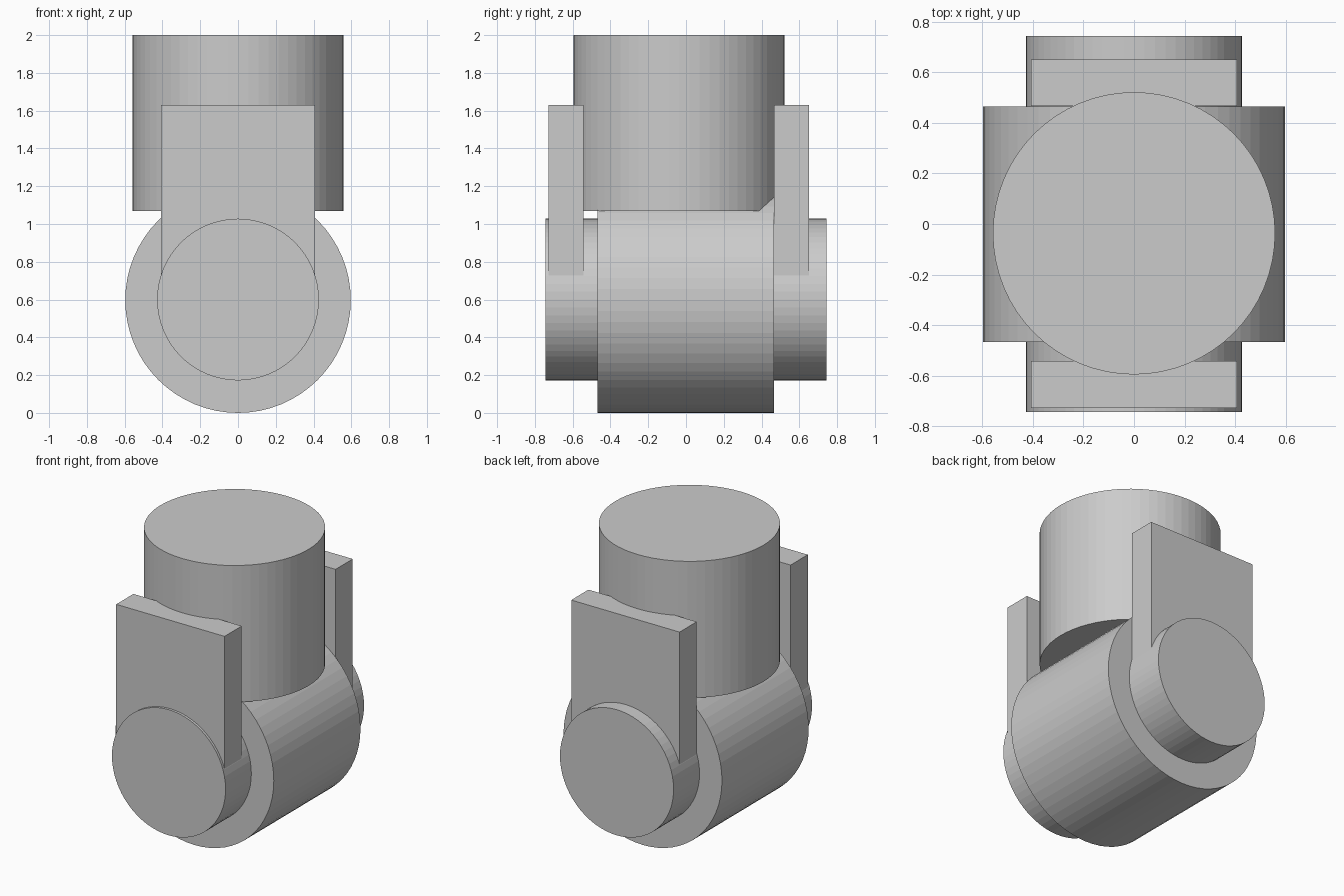
import bpy
from math import pi

if "Cube" in bpy.data.objects:
    bpy.data.objects.remove(bpy.data.objects["Cube"])

SIDES = 64


def cylinder(name, radius, length, location, along_y=False):
    bpy.ops.mesh.primitive_cylinder_add(
        vertices=SIDES, radius=radius, depth=length, location=location,
        rotation=(pi / 2 if along_y else 0, 0, 0))
    bpy.context.object.name = name


def plate(name, y0, y1, half_width=0.408, z0=0.70, z1=1.63):
    bpy.ops.mesh.primitive_cube_add(size=1, location=(0, (y0 + y1) / 2, (z0 + z1) / 2))
    ob = bpy.context.object
    ob.name = name
    ob.scale = (2 * half_width, y1 - y0, z1 - z0)
    bpy.ops.object.transform_apply(location=False, rotation=False, scale=True)


# Wide drum and the axle running through it
cylinder("drum", 0.597, 0.933, (0, -0.001, 0.6 - 0.003), along_y=True)
cylinder("axle", 0.428, 1.49, (0, 0, 0.6), along_y=True)

# Upright stem, set slightly toward the front
cylinder("stem", 0.559, 0.93, (0, -0.037, 1.535))

# Fork plates joining the stem to the axle ends
plate("front_fork_plate", -0.728, -0.543)
plate("back_fork_plate", 0.467, 0.652)
